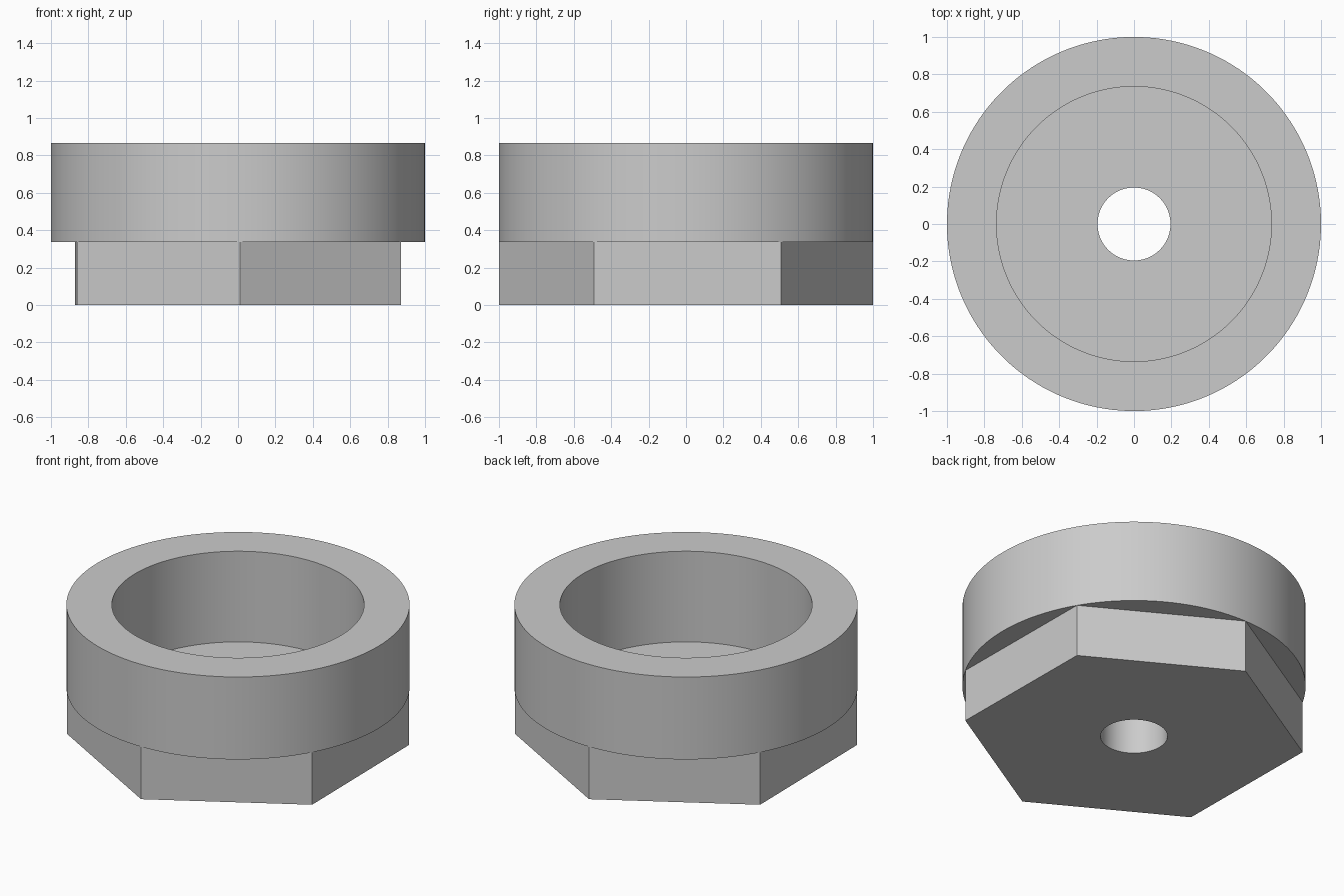
import bpy
import bmesh
from math import cos, sin, pi, radians
from mathutils import Vector

cube = bpy.data.objects.get("Cube")
if cube:
    bpy.data.objects.remove(cube, do_unlink=True)

SIDES = 6
STEP = 24                     # collar segments per hexagon side
SEGMENTS = SIDES * STEP
TURN = radians(30.6)
HEIGHT, COLLAR_Z, FLOOR_Z = 0.867, 0.337, 0.284
BORE_R, HOLE_R = 0.735, 0.195

grey = bpy.data.materials.new("plain_grey")
grey.use_nodes = True
colour = (0.6, 0.6, 0.6, 1)
grey.diffuse_color = colour
grey.node_tree.nodes["Principled BSDF"].inputs["Base Color"].default_value = colour

bm = bmesh.new()


def ring(radius, z, count=SEGMENTS):
    angles = [TURN + 2 * pi * i / count for i in range(count)]
    return [bm.verts.new((radius * cos(a), radius * sin(a), z)) for a in angles]


def wall(a, b):
    """Join two rings of equal count with quads."""
    n = len(a)
    for i in range(n):
        j = (i + 1) % n
        bm.faces.new((a[i], a[j], b[j], b[i]))


# Round collar and the bore inside it, down to the through hole
collar_low, collar_top = ring(1, COLLAR_Z), ring(1, HEIGHT)
bore_top, bore_floor = ring(BORE_R, HEIGHT), ring(BORE_R, FLOOR_Z)
hole_top, hole_low = ring(HOLE_R, FLOOR_Z), ring(HOLE_R, 0)
loops = [collar_low, collar_top, bore_top, bore_floor, hole_top, hole_low]
for a, b in zip(loops, loops[1:]):
    wall(a, b)

# Hexagonal base, its corners meeting the collar edge
hex_low, hex_top = ring(1, 0, SIDES), collar_low[::STEP]
wall(hex_low, hex_top)
for s in range(SIDES):
    t = (s + 1) % SIDES
    arc = [collar_low[(s * STEP + k) % SEGMENTS] for k in range(STEP + 1)]
    bm.faces.new(arc)                                   # collar underside
    half = STEP // 2
    hole_arc = [hole_low[(s * STEP + k) % SEGMENTS] for k in range(STEP + 1)]
    bm.faces.new([hex_low[s], hex_low[t]] + hole_arc[::-1])   # bottom face

bmesh.ops.recalc_face_normals(bm, faces=bm.faces)
mesh = bpy.data.meshes.new("hex_socket_cup")
bm.to_mesh(mesh)
bm.free()
mesh.materials.append(grey)

cup = bpy.data.objects.new("hex_socket_cup", mesh)
bpy.context.collection.objects.link(cup)
bpy.ops.object.select_all(action="DESELECT")
cup.select_set(True)
bpy.context.view_layer.objects.active = cup
bpy.ops.object.shade_smooth_by_angle(angle=radians(30))
